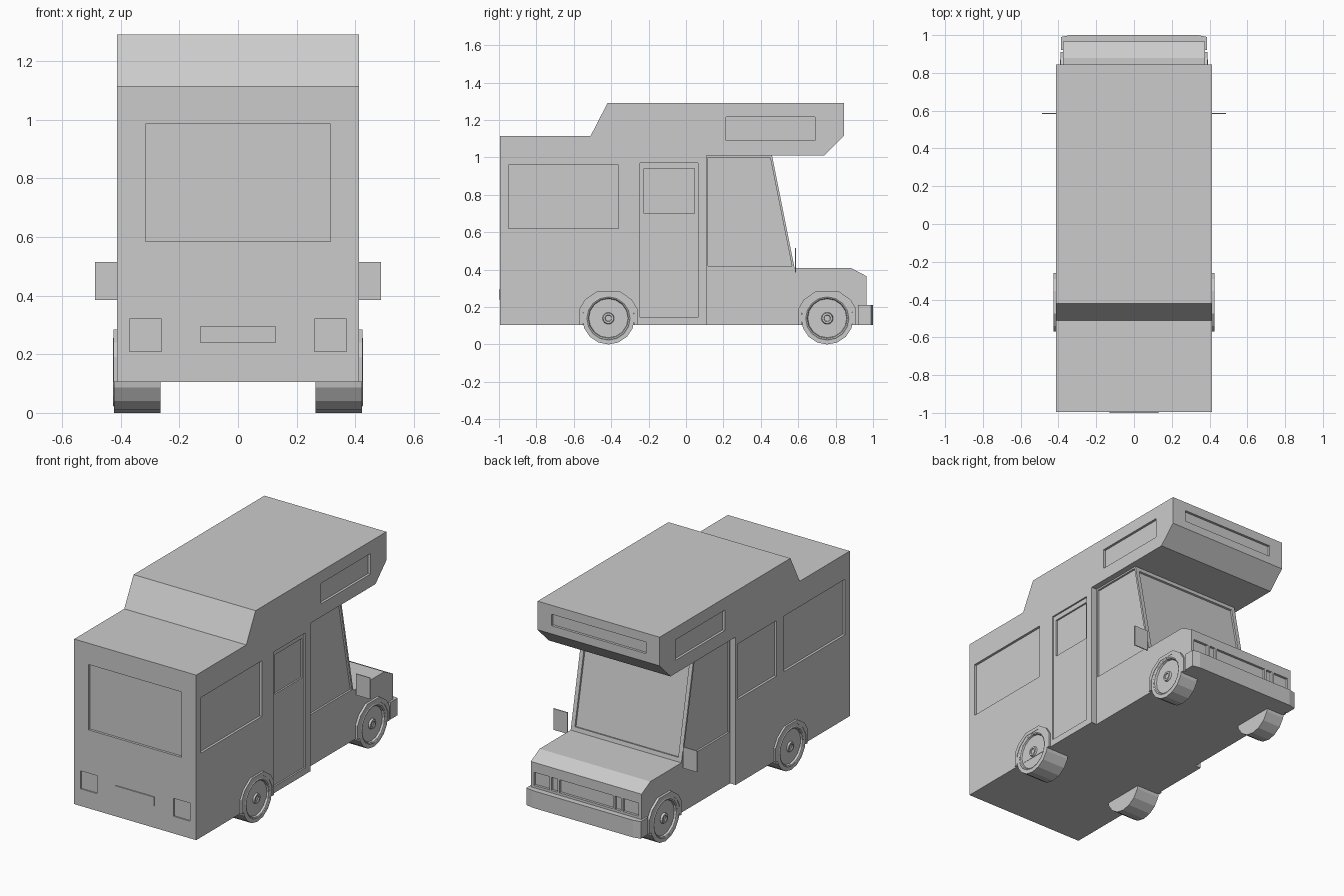
import bpy, bmesh, math
from mathutils import Vector

if "Cube" in bpy.data.objects:
    bpy.data.objects.remove(bpy.data.objects["Cube"])


def add_prism(bm, pts, axis, lo, hi):
    """Extrude a 2D outline along an axis (x: y,z  y: x,z  z: x,y)."""
    def place(p, d):
        a, b = p
        return {'x': (d, a, b), 'y': (a, d, b), 'z': (a, b, d)}[axis]
    v0 = [bm.verts.new(place(p, lo)) for p in pts]
    v1 = [bm.verts.new(place(p, hi)) for p in pts]
    n = len(pts)
    bm.faces.new(v0)
    bm.faces.new(v1[::-1])
    for i in range(n):
        j = (i + 1) % n
        bm.faces.new((v0[i], v1[i], v1[j], v0[j]))


def rect(a0, a1, b0, b1):
    return [(a0, b0), (a1, b0), (a1, b1), (a0, b1)]


def finish(bm, name):
    bmesh.ops.recalc_face_normals(bm, faces=bm.faces[:])
    me = bpy.data.meshes.new(name)
    bm.to_mesh(me)
    bm.free()
    ob = bpy.data.objects.new(name, me)
    bpy.context.scene.collection.objects.link(ob)
    return ob


def prism(name, *args):
    bm = bmesh.new()
    add_prism(bm, *args)
    return finish(bm, name)


def carve(ob, prisms):
    """Cut a set of shallow recesses into an object."""
    bm = bmesh.new()
    for p in prisms:
        add_prism(bm, *p)
    cutter = finish(bm, "recess_cutter")
    cutter.hide_render = True
    mod = ob.modifiers.new("recesses", 'BOOLEAN')
    mod.operation, mod.solver, mod.object = 'DIFFERENCE', 'EXACT', cutter
    dg = bpy.context.evaluated_depsgraph_get()
    me = bpy.data.meshes.new_from_object(ob.evaluated_get(dg))
    ob.modifiers.clear()
    ob.data = me
    bpy.data.objects.remove(cutter)


W, CW, D = 0.413, 0.375, 0.015   # house half width, cab half width, recess depth
REAR, NOSE = -0.994, 0.965

# living compartment with overhang above the cab
house = prism("house_body", [(REAR, .105), (REAR, 1.115), (-.51, 1.115), (-.42, 1.29), (.845, 1.29),
                             (.845, 1.115), (.74, 1.01), (.11, 1.01), (.11, .105)], 'x', -W, W)
rear_window = rect(-.95, -.36, .62, .96)
loft_window = rect(.215, .69, 1.09, 1.215)
carve(house, [
    (rear_window, 'x', W - D, W + .1), (rear_window, 'x', -W - .1, D - W),
    (loft_window, 'x', W - D, W + .1), (loft_window, 'x', -W - .1, D - W),
    (rect(-.245, .065, .145, .97), 'x', W - .01, W + .1),         # entry door
    (rect(-.285, .085, .62, .96), 'x', -W - .1, D - W),           # left middle window
    (rect(-.315, .315, .585, .985), 'y', REAR - .1, REAR + D),    # back window
    (rect(.26, .37, .21, .32), 'y', REAR - .1, REAR + .008),      # tail lamps
    (rect(-.37, -.26, .21, .32), 'y', REAR - .1, REAR + .008),
    (rect(-.32, .32, 1.165, 1.235), 'y', .845 - D, .95),          # loft front window
])
# window in the entry door
carve(house, [(rect(-.225, .045, .70, .94), 'x', W - .02, W + .1)])

# cab and hood
cab = prism("cab_body", [(.09, .105), (.09, 1.03), (.456, 1.03), (.58, .41), (.88, .41),
                         (NOSE, .365), (NOSE, .105)], 'x', -CW, CW)
side_glass = [(.118, .42), (.118, 1.0), (.450, 1.0), (.566, .42)]
lo, hi = Vector((.575, .435)), Vector((.465, .985))
out = Vector((.98, .196))
screen = [tuple(lo - out * .012), tuple(lo + out * .04), tuple(hi + out * .04), tuple(hi - out * .012)]
cuts = [(side_glass, 'x', CW - .012, CW + .1), (side_glass, 'x', -CW - .1, .012 - CW),
        (screen, 'x', -.35, .35),
        (rect(-.18, .18, .225, .305), 'y', NOSE - D, NOSE + .1)]  # grille
for s in (-1, 1):
    for a, b in ((.195, .235), (.25, .355)):                      # indicators and headlamps
        cuts.append((rect(min(s * a, s * b), max(s * a, s * b), .225, .305), 'y', NOSE - D, NOSE + .1))
carve(cab, cuts)

# front bumper with clipped corners
prism("front_bumper", [(-.387, .92), (.387, .92), (.387, .99), (.34, 1.0), (-.34, 1.0), (-.387, .99)],
      'z', .105, .21)

# rear number plate
prism("rear_plate", rect(-.13, .13, .24, .295), 'y', -1.0, REAR + .01)


def wheel(name, s, y, inner, outer):
    """16-sided lathed wheel with a sunken rim and raised hub."""
    profile = [(.14, inner), (.14, outer), (.12, outer), (.115, outer + .003), (.108, outer),
               (.104, outer - .012), (.032, outer - .012), (.028, outer), (.018, outer), (.016, outer - .006)]
    bm = bmesh.new()
    rings = []
    for r, x in profile:
        rings.append([bm.verts.new((s * x, y + r * math.sin(k * math.pi / 8), .14 - r * math.cos(k * math.pi / 8)))
                      for k in range(16)])
    for a, b in zip(rings, rings[1:]):
        for k in range(16):
            j = (k + 1) % 16
            bm.faces.new((a[k], a[j], b[j], b[k]))
    bm.faces.new(rings[0])
    bm.faces.new(rings[-1])
    finish(bm, name)


def arch(name, s, y, base, outer):
    """Angular wheel arch lip around the tyre."""
    edge = [(-.155, .105), (-.155, .19), (-.125, .24), (-.06, .285), (.06, .285), (.125, .24), (.155, .19), (.155, .105)]
    inner = [(a * .88, b - .022 if b > .11 else b) for a, b in edge]
    pts = [(y + a, b) for a, b in edge + inner[::-1]]
    prism(name, pts, 'x', min(s * base, s * outer), max(s * base, s * outer))


# wheels, arches and mirrors on both sides
for s, side in ((-1, "left"), (1, "right")):
    wheel("rear_wheel_" + side, s, -.415, .265, .423)
    wheel("front_wheel_" + side, s, .755, .265, .388)
    arch("rear_arch_" + side, s, -.415, W - .01, .425)
    arch("front_arch_" + side, s, .755, CW - .01, .39)
    prism("mirror_" + side, rect(min(s * .39, s * .487), max(s * .39, s * .487), .385, .515), 'y', .582, .588)
